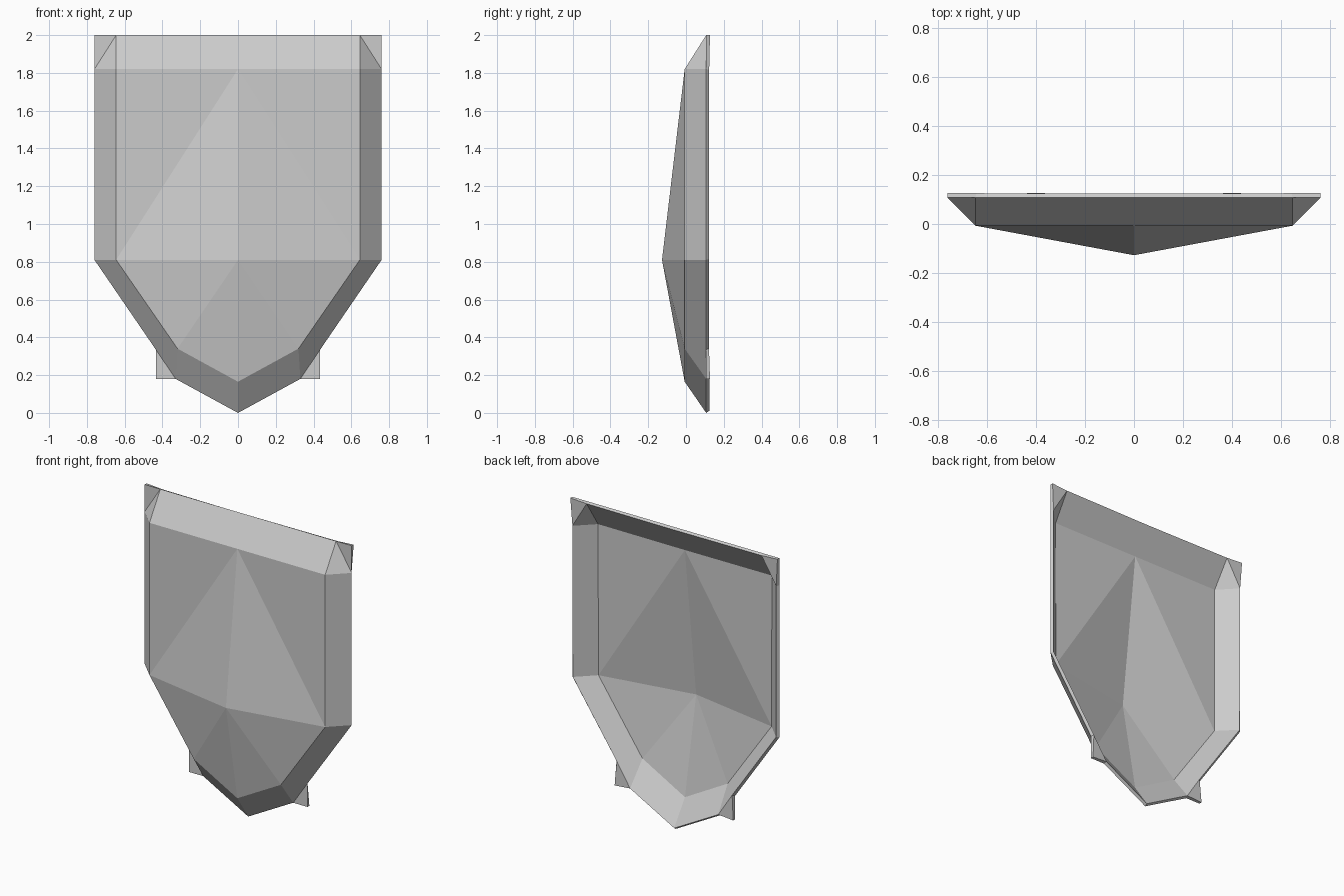
import bpy

if "Cube" in bpy.data.objects:
    bpy.data.objects.remove(bpy.data.objects["Cube"])

# Key points of the right half: (x, y, z)
BACK, FRONT = 0.107, -0.007
P = {
    # front plate and its raised peak
    "peak": (0, -0.127, 0.81),
    "plate_mid": (0, FRONT, 1.82),
    "plate_top": (0.645, FRONT, 1.82),
    "plate_side": (0.645, FRONT, 0.81),
    "plate_low": (0.32, FRONT, 0.34),
    "plate_tip": (0, FRONT, 0.165),
    # outer border at the back
    "top_mid": (0, BACK, 2.0),
    "top_end": (0.645, BACK, 2.0),
    "side_top": (0.76, BACK, 1.82),
    "side_low": (0.76, BACK, 0.81),
    "tab_top": (0.435, BACK, 0.335),
    "low": (0.33, BACK, 0.18),
    "tip": (0, BACK, 0),
    # flat corner points
    "corner": (0.76, BACK, 2.0),
    "tab_end": (0.435, BACK, 0.18),
}

# Faces, counter-clockwise as seen from the front
FACES = [
    # faceted plate
    "plate_mid plate_side plate_top",
    "peak plate_side plate_mid",
    "peak plate_low plate_side",
    "peak plate_tip plate_low",
    # sloped border
    "plate_mid plate_top top_end top_mid",
    "plate_top side_top top_end",
    "plate_side side_low side_top plate_top",
    "plate_low low tab_top side_low plate_side",
    "plate_tip tip low plate_low",
    # flat corner and lower tab
    "top_end side_top corner",
    "low tab_end tab_top",
]

names = list(P)
mesh = bpy.data.meshes.new("shield_panel")
mesh.from_pydata(list(P.values()), [],
                 [[names.index(n) for n in f.split()] for f in FACES])
panel = bpy.data.objects.new("shield_panel", mesh)
bpy.context.collection.objects.link(panel)

# Mirror to the left half, then thicken backwards into a thin shell
mirror = panel.modifiers.new("mirror", 'MIRROR')
mirror.use_axis[0] = True
mirror.use_clip = True
shell = panel.modifiers.new("shell", 'SOLIDIFY')
shell.thickness = 0.02
shell.offset = -1
